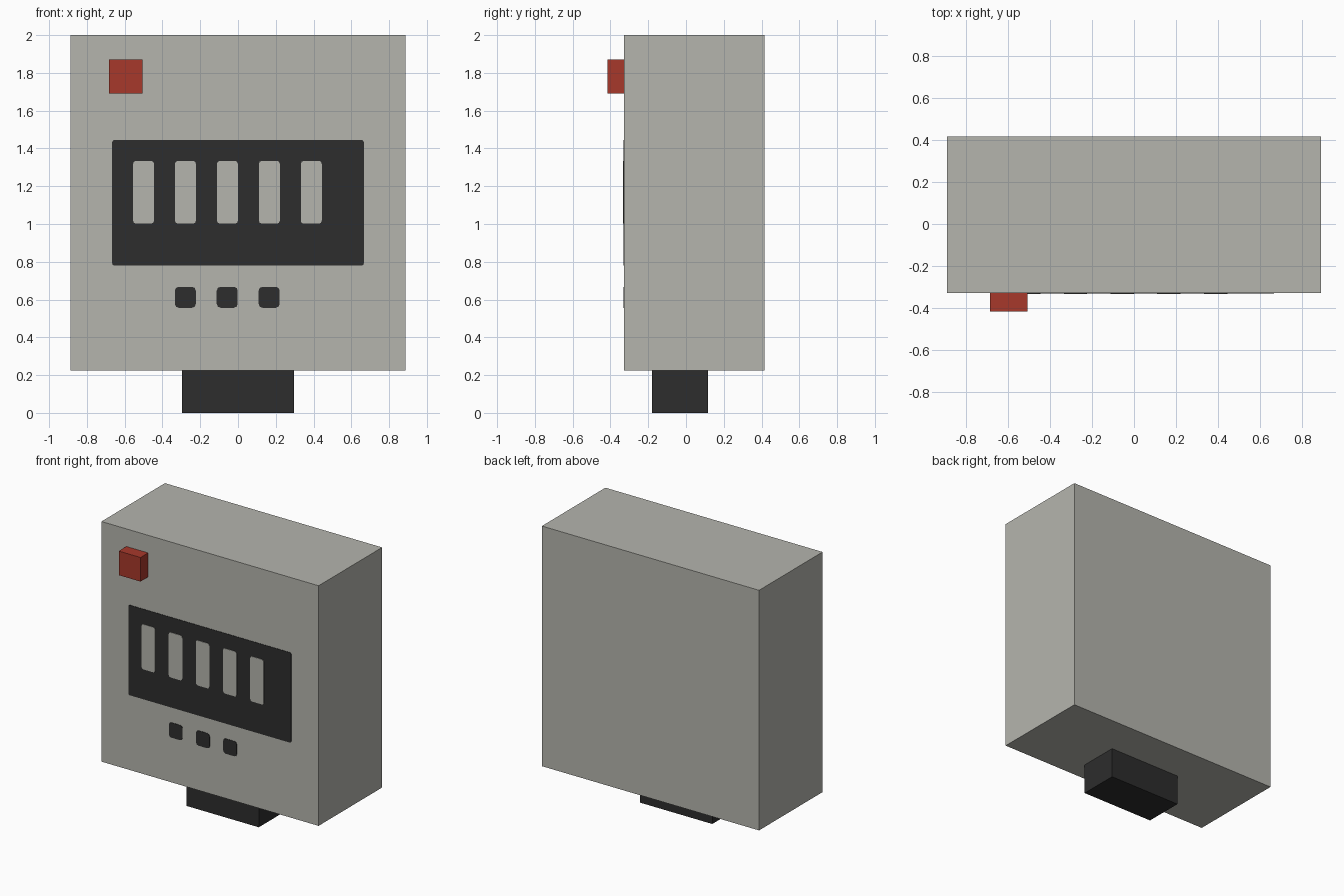
import bpy
import bmesh
from mathutils import Matrix, Vector

cube = bpy.data.objects.get("Cube")
if cube:
    bpy.data.objects.remove(cube, do_unlink=True)


def make_material(name, rgb):
    mat = bpy.data.materials.new(name)
    mat.use_nodes = True
    color = (*rgb, 1.0)
    mat.diffuse_color = color
    mat.node_tree.nodes["Principled BSDF"].inputs["Base Color"].default_value = color
    return mat


grey = make_material("warm grey", (0.46, 0.46, 0.42))
black = make_material("charcoal", (0.026, 0.026, 0.026))
red = make_material("button red", (0.39, 0.04, 0.024))


def add_box(name, low, high, mat, corner=0.0):
    """Box between two corners; corner bevels the edges running along y."""
    low, high = Vector(low), Vector(high)
    size, centre = high - low, (low + high) / 2
    bm = bmesh.new()
    bmesh.ops.create_cube(bm, size=1, matrix=Matrix.Diagonal((*size, 1)))
    if corner:
        edges = [e for e in bm.edges
                 if abs(e.verts[0].co.y - e.verts[1].co.y) > size.y / 2]
        bmesh.ops.bevel(bm, geom=edges, offset=corner, segments=2,
                        profile=0.5, affect='EDGES')
    mesh = bpy.data.meshes.new(name)
    bm.to_mesh(mesh)
    bm.free()
    mesh.materials.append(mat)
    obj = bpy.data.objects.new(name, mesh)
    obj.location = centre
    bpy.context.collection.objects.link(obj)
    return obj


FRONT = -0.327


def add_plate(name, x, z, width, height, thickness, mat, corner):
    """Thin plate on the front face, centred at x and z."""
    return add_box(name, (x - width / 2, FRONT - thickness, z - height / 2),
                   (x + width / 2, FRONT + 0.001, z + height / 2), mat, corner)


# Main housing, foot and raised button
add_box("housing", (-0.888, FRONT, 0.225), (0.888, 0.415, 2.0), grey)
add_box("foot", (-0.296, -0.18, 0.0), (0.296, 0.116, 0.225), black)
add_box("red_button", (-0.684, -0.416, 1.692), (-0.506, FRONT, 1.87), red)

# Dark display with five pale slots
add_plate("display_panel", 0, 1.112, 1.332, 0.666, 0.003, black, 0.012)
for i in range(5):
    add_plate(f"display_slot_{i + 1}", -0.5 + 0.222 * i, 1.168,
              0.111, 0.333, 0.006, grey, 0.016)

# Row of three small keys under the display
for i in range(3):
    add_plate(f"key_{i + 1}", -0.279 + 0.222 * i, 0.612,
              0.111, 0.111, 0.003, black, 0.02)
